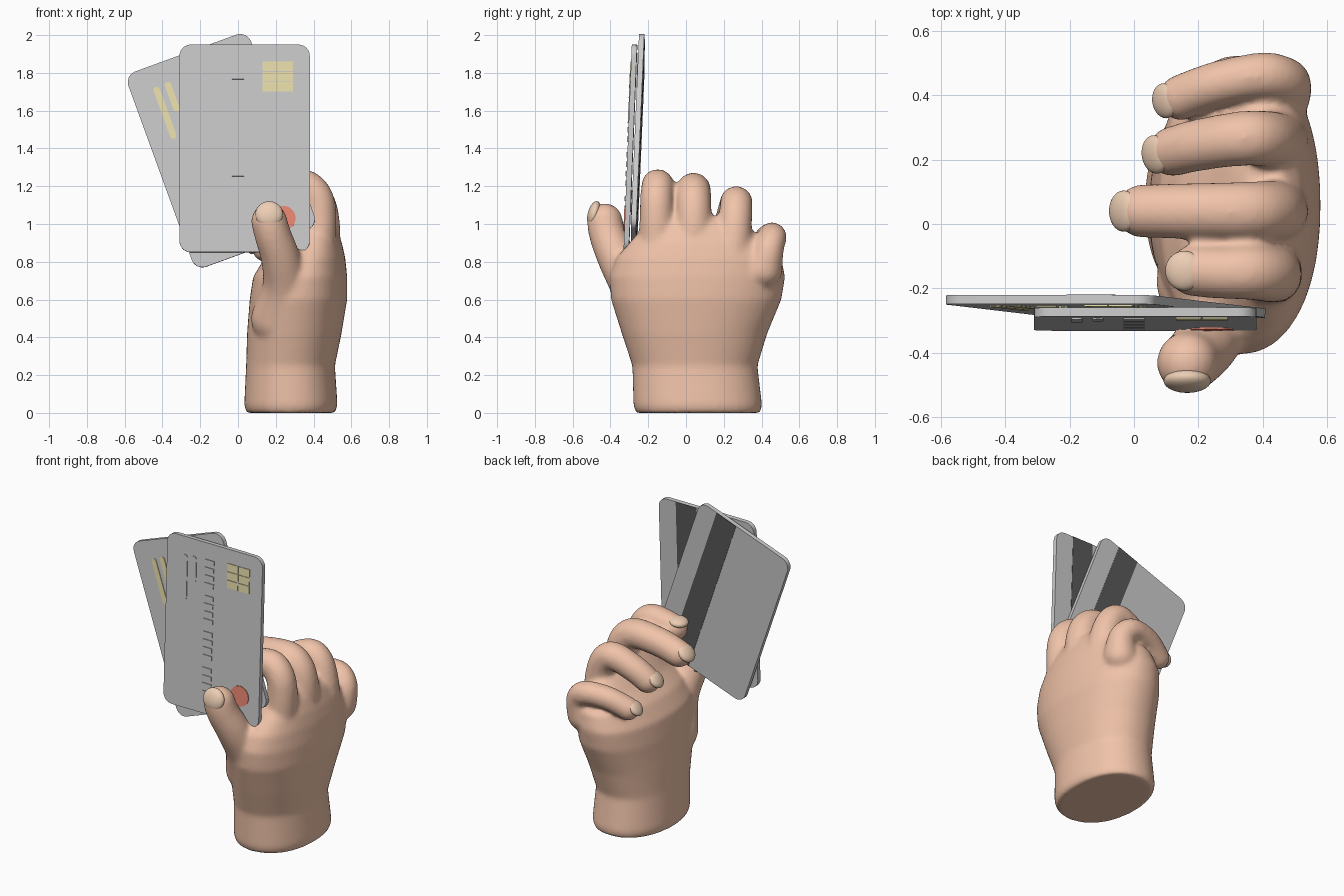
import bpy, bmesh
from math import radians, cos, sin, pi
from mathutils import Matrix, Vector

if "Cube" in bpy.data.objects:
    bpy.data.objects.remove(bpy.data.objects["Cube"])


def material(name, rgb):
    m = bpy.data.materials.new(name)
    m.diffuse_color = (*rgb, 1)
    m.use_nodes = True
    m.node_tree.nodes["Principled BSDF"].inputs["Base Color"].default_value = m.diffuse_color
    return m


skin = material("skin", (0.88, 0.55, 0.40))
nail_skin = material("nail_skin", (0.85, 0.62, 0.46))
gold = material("gold", (0.83, 0.75, 0.42))
black = material("black", (0.1, 0.1, 0.1))
red = material("red", (0.85, 0.25, 0.17))


def make_object(name, bm, mat=None):
    bmesh.ops.recalc_face_normals(bm, faces=bm.faces[:])
    me = bpy.data.meshes.new(name)
    bm.to_mesh(me)
    bm.free()
    ob = bpy.data.objects.new(name, me)
    bpy.context.collection.objects.link(ob)
    if mat:
        me.materials.append(mat)
    return ob


def add_plate(bm, u, v, w, h, y_front, y_back, radius=0.0, seg=6):
    """Rounded rectangle in the local xz plane, extruded along y."""
    pts = []
    for k, (sx, sz) in enumerate([(1, 1), (-1, 1), (-1, -1), (1, -1)]):
        cx, cz = u + sx * (w / 2 - radius), v + sz * (h / 2 - radius)
        for i in range(seg + 1 if radius else 1):
            a = pi / 2 * (k + i / seg)
            pts.append((cx + radius * cos(a), cz + radius * sin(a)))
    front = [bm.verts.new((x, y_front, z)) for x, z in pts]
    back = [bm.verts.new((x, y_back, z)) for x, z in pts]
    bm.faces.new(front)
    bm.faces.new(back[::-1])
    n = len(pts)
    for i in range(n):
        j = (i + 1) % n
        bm.faces.new((front[i], back[i], back[j], front[j]))


def card(name, centre, turn, print_mat):
    mat = (Matrix.Translation(centre) @ Matrix.Rotation(radians(-turn), 4, 'Y')
           @ Matrix.Rotation(radians(-2.3), 4, 'X'))
    f = -0.014

    def part(label, plates, y0, y1, colour, radius=0.0):
        bm = bmesh.new()
        for u, v, w, h in plates:
            add_plate(bm, u, v, w, h, y0, y1, min(radius, w / 2 - 1e-4))
        bm.transform(mat)
        ob = make_object(name + "_" + label, bm, colour)
        with bpy.context.temp_override(active_object=ob, object=ob, selected_objects=[ob],
                                       selected_editable_objects=[ob]):
            bpy.ops.object.shade_smooth_by_angle(angle=radians(30))

    part("body", [(0, 0, 0.69, 1.10)], f, -f, None, 0.06)
    part("stripe", [(0.145, 0, 0.15, 1.10)], -f - 0.001, -f + 0.002, black)
    # contact chip made of small pads
    part("chip", [(0.175 + (i - 0.5) * 0.082, 0.38 + (j - 1) * 0.054, 0.078, 0.05)
                  for i in range(2) for j in range(3)], f - 0.004, f + 0.002, gold)
    # four groups of plain embossed marks
    part("embossing", [(-0.035, 0.43 - g * 0.232 - i * 0.05, 0.065, 0.028)
                       for g in range(4) for i in range(4)], f - 0.005, f + 0.002, print_mat)
    part("bars", [(-0.212, 0.29, 0.034, 0.29), (-0.147, 0.357, 0.034, 0.165)],
         f - 0.004, f + 0.002, print_mat, 0.016)
    part("spot", [(0.205, -0.37, 0.13, 0.13)], f - 0.005, f + 0.002, red, 0.065)


card("front_card", (0.035, -0.295, 1.40), 0, None)
card("back_card", (-0.088, -0.256, 1.388), 20, gold)

# hand: palm loft, rows are z, x min, x max, y min, y max
palm = [(0.0, .045, .515, -.265, .395), (.04, .033, .527, -.278, .403),
        (.25, .043, .513, -.284, .378), (.42, .048, .548, -.34, .43),
        (.60, .062, .578, -.397, .505), (.72, .08, .578, -.405, .525),
        (.82, .14, .568, -.37, .505), (.90, .23, .55, -.30, .42),
        (.98, .29, .52, -.23, .34), (1.04, .34, .48, -.16, .20)]

# finger paths, rows are x, y, z, radius
fingers = {
    "index": [(.40, -.15, .80, .11), (.43, -.155, 1.0, .092), (.42, -.155, 1.13, .087),
              (.36, -.15, 1.2, .085), (.27, -.15, 1.2, .081), (.185, -.145, 1.185, .079)],
    "middle": [(.43, .04, .85, .11), (.44, .04, 1.02, .097), (.41, .04, 1.13, .092),
               (.33, .04, 1.18, .09), (.15, .04, 1.165, .086), (.025, .04, 1.13, .082)],
    "ring": [(.44, .24, .80, .11), (.44, .255, .96, .092), (.40, .265, 1.08, .086),
             (.33, .265, 1.115, .084), (.20, .245, 1.06, .08), (.12, .225, 1.0, .077)],
    "little": [(.45, .41, .76, .10), (.465, .44, .87, .077), (.40, .46, .932, .072),
               (.26, .435, .925, .07), (.145, .392, .87, .07)],
    "thumb": [(.22, -.18, .50, .15), (.25, -.28, .67, .12), (.225, -.365, .82, .103),
              (.185, -.415, .94, .096), (.165, -.43, 1.015, .094)],
}


def catmull(a, b, c, d, t):
    return 0.5 * (2 * b + (c - a) * t + (2 * a - 5 * b + 4 * c - d) * t * t
                  + (3 * b - a - 3 * c + d) * t ** 3)


hand = bmesh.new()
rings = []
for z, x0, x1, y0, y1 in palm:
    ring = []
    for i in range(48):
        a = 2 * pi * i / 48
        c, s = cos(a), sin(a)
        k = (abs(c) ** 2.2 + abs(s) ** 2.2) ** (-1 / 2.2)
        ring.append(hand.verts.new(((x0 + x1) / 2 + (x1 - x0) / 2 * c * k,
                                    (y0 + y1) / 2 + (y1 - y0) / 2 * s * k, z)))
    rings.append(ring)
for lo, hi in zip(rings, rings[1:]):
    for i in range(48):
        j = (i + 1) % 48
        hand.faces.new((lo[i], lo[j], hi[j], hi[i]))
hand.faces.new(rings[0][::-1])
hand.faces.new(rings[-1])

# fingers are swept from spheres along a smooth path
for path in fingers.values():
    p = [Vector(q) for q in path]
    p = [p[0]] + p + [p[-1]]
    for k in range(1, len(p) - 2):
        for i in range(7):
            q = catmull(*p[k - 1:k + 3], i / 6)
            bmesh.ops.create_icosphere(hand, subdivisions=3, radius=q[3] + 0.002,
                                       matrix=Matrix.Translation(q[:3]))
hand_ob = make_object("hand", hand, skin)

# fuse everything into one soft skin
rm = hand_ob.modifiers.new("fuse", 'REMESH')
rm.mode = 'VOXEL'
rm.voxel_size = 0.012
rm.use_smooth_shade = True
sm = hand_ob.modifiers.new("soften", 'SMOOTH')
sm.factor = 0.5
sm.iterations = 16
bpy.context.view_layer.objects.active = hand_ob
for m in ("fuse", "soften"):
    bpy.ops.object.modifier_apply(modifier=m)
hand_ob.data.shade_smooth()

# nails: name, pointing direction, facing direction
for name, along, out in [("index", (-1, 0, -.1), (-.15, 0, 1)),
                         ("middle", (-.8, 0, -.6), (-.75, 0, .65)),
                         ("ring", (-.75, -.2, -.6), (-.75, -.1, .65)),
                         ("little", (-.8, -.25, -.5), (-.75, -.1, .65)),
                         ("thumb", (0, -.1, 1), (0, -1, .25))]:
    x, y, z, r = fingers[name][-1]
    n = Vector(out).normalized()
    d = Vector(along)
    d = (d - n * d.dot(n)).normalized()
    side = n.cross(d)
    pos = Vector((x, y, z)) + n * (r * 0.68) + d * 0.022
    basis = Matrix((d, side, n)).transposed().to_4x4()
    bm = bmesh.new()
    bmesh.ops.create_uvsphere(bm, u_segments=32, v_segments=16, radius=1)
    bm.transform(Matrix.Translation(pos) @ basis
                 @ Matrix.Diagonal((r * .75, r * .78, r * .36, 1)))
    make_object(name + "_nail", bm, nail_skin).data.shade_smooth()
